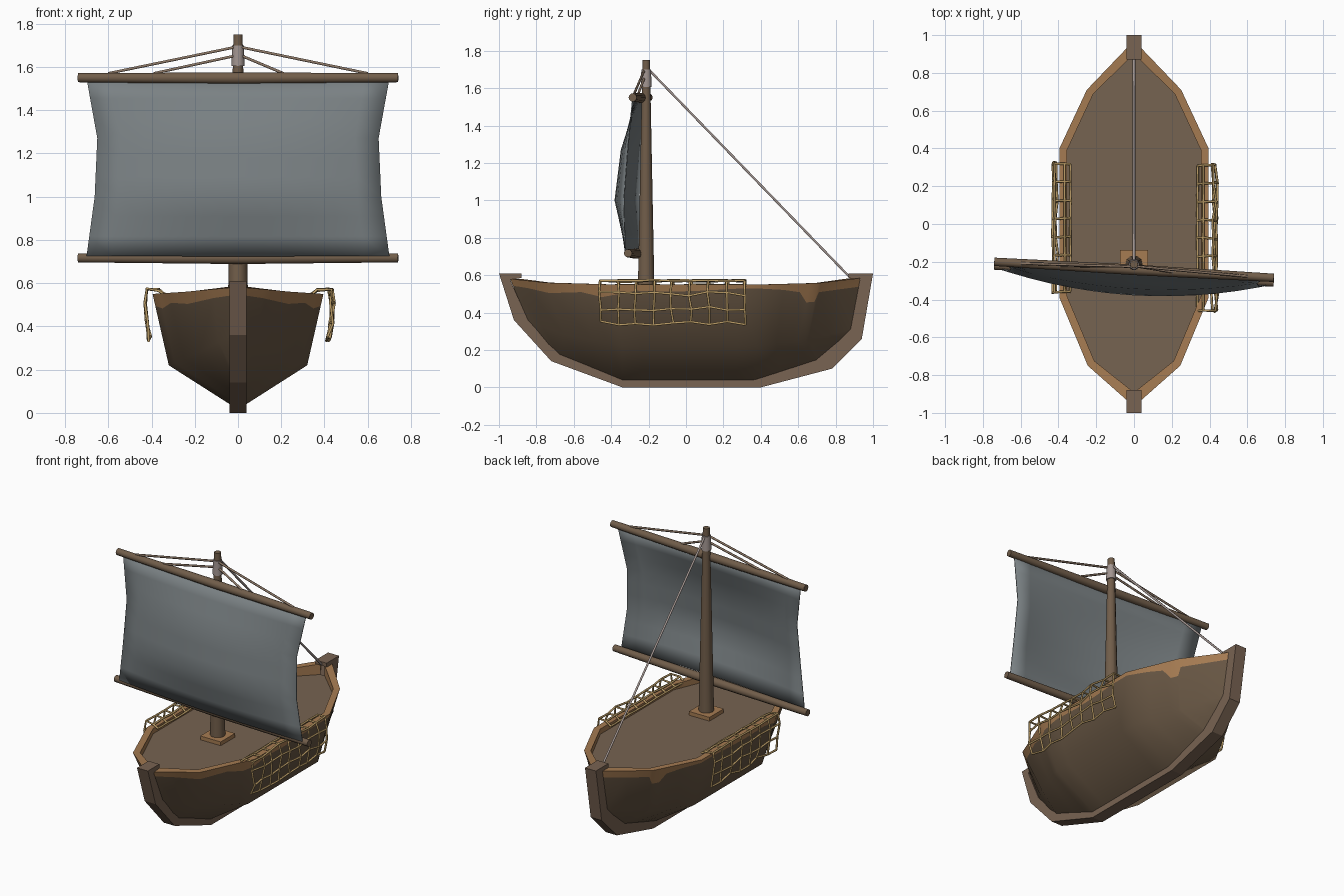
import bpy, bmesh, math, random
from mathutils import Vector

if "Cube" in bpy.data.objects:
    bpy.data.objects.remove(bpy.data.objects["Cube"])

random.seed(4)


def mat(name, rgb):
    m = bpy.data.materials.new(name)
    m.diffuse_color = (*rgb, 1)
    m.use_nodes = True
    m.node_tree.nodes["Principled BSDF"].inputs["Base Color"].default_value = m.diffuse_color
    return m


HULL = mat("dark hull wood", (0.135, 0.092, 0.056))
DECK = mat("deck wood", (0.18, 0.125, 0.083))
KEEL = mat("keel wood", (0.19, 0.125, 0.085))
TRIM = mat("worn tan wood", (0.38, 0.20, 0.085))
SPAR = mat("spar wood", (0.165, 0.11, 0.068))
SAIL = mat("grey sailcloth", (0.195, 0.22, 0.23))
ROPE = mat("pale rope", (0.36, 0.30, 0.28))
LASH = mat("brown rope", (0.27, 0.19, 0.135))
NET = mat("net rope", (0.52, 0.35, 0.14))


def make(name, verts, faces, mats, idx=None, angle=None):
    me = bpy.data.meshes.new(name)
    me.from_pydata(verts, [], faces)
    for m in mats:
        me.materials.append(m)
    for p in me.polygons:
        p.material_index = idx[p.index] if idx else 0
    bm = bmesh.new()
    bm.from_mesh(me)
    bmesh.ops.recalc_face_normals(bm, faces=bm.faces)
    bm.to_mesh(me)
    bm.free()
    ob = bpy.data.objects.new(name, me)
    bpy.context.collection.objects.link(ob)
    if angle:
        bpy.ops.object.select_all(action='DESELECT')
        ob.select_set(True)
        bpy.context.view_layer.objects.active = ob
        bpy.ops.object.shade_smooth_by_angle(angle=math.radians(angle))
    return ob


def grid_faces(rows, cols):
    return [(r * cols + c, r * cols + c + 1, (r + 1) * cols + c + 1, (r + 1) * cols + c)
            for r in range(rows - 1) for c in range(cols - 1)]


def spar(name, a, b, r1, r2, m, sides=10):
    """Tapered round bar from a to b."""
    a, b = Vector(a), Vector(b)
    q = (b - a).to_track_quat('Z', 'Y')
    vs = []
    for p, r in ((a, r1), (b, r2)):
        for i in range(sides):
            t = 2 * math.pi * i / sides
            vs.append(p + q @ Vector((r * math.cos(t), r * math.sin(t), 0)))
    fs = [(i, (i + 1) % sides, (i + 1) % sides + sides, i + sides) for i in range(sides)]
    fs += [tuple(range(sides)), tuple(range(sides, 2 * sides))]
    return make(name, vs, fs, [m], angle=50)


def ropes(name, paths, r, m):
    cu = bpy.data.curves.new(name, 'CURVE')
    cu.dimensions = '3D'
    cu.bevel_depth = r
    cu.bevel_resolution = 1
    cu.use_fill_caps = True
    for path in paths:
        s = cu.splines.new('POLY')
        s.points.add(len(path) - 1)
        for p, co in zip(s.points, path):
            p.co = (*co, 1)
    cu.materials.append(m)
    ob = bpy.data.objects.new(name, cu)
    bpy.context.collection.objects.link(ob)
    return ob


# hull: half-breadth lines from bow to stern, lofted and mirrored
rim = [(.03, -.94, .58), (.245, -.75, .56), (.395, -.39, .55), (.395, .40, .55), (.25, .71, .558), (.03, .94, .585)]
inner = [(.015, -.88, .58), (.21, -.725, .56), (.355, -.38, .55), (.355, .39, .55), (.215, .69, .558), (.015, .885, .585)]
chine = [(.03, -.85, .36), (.18, -.65, .28), (.32, -.34, .22), (.32, .38, .22), (.19, .64, .255), (.03, .89, .31)]
foot = [(.03, -.76, .24), (.03, -.68, .17), (.03, -.34, .035), (.03, .37, .035), (.03, .70, .14), (.03, .82, .24)]


def at(line, u):
    i = min(int(u), len(line) - 2)
    return Vector(line[i]).lerp(Vector(line[i + 1]), u - i)


# (position, depth of the worn tan band below the rim)
wear = [(0, .05), (.4, .05), (1, .06), (1.5, .045), (1.8, .065), (2, .05), (2.15, .03), (2.4, .035), (2.6, .03),
        (2.85, .02), (3, .02), (3.4, .03), (3.7, .045), (3.85, .10), (4, .10), (4.05, .05), (4.5, .05), (5, .05)]
verts = []
for u, d in wear:
    i, o, c = at(inner, u), at(rim, u), at(chine, u)
    verts += [(0, i.y, .515), (i.x, i.y, .515), i, o, o.lerp(c, d / .3), c, at(foot, u)]
strip = [0, 1, 1, 1, 2, 2]
hull = make("hull", verts, grid_faces(len(wear), 7), [DECK, TRIM, HULL], strip * (len(wear) - 1), 50)
mir = hull.modifiers.new("mirror", 'MIRROR')
mir.merge_threshold = 0.001

# keel with bow and stern posts: one band extruded across x
outer = [(-.88, .61), (-1, .61), (-.92, .36), (-.72, .14), (-.34, 0), (.4, 0), (.78, .10), (.94, .26), (1, .61), (.87, .61)]
inside = [(-.88, .585), (-.94, .575), (-.845, .36), (-.68, .18), (-.34, .04), (.36, .04), (.70, .15), (.88, .31),
          (.93, .575), (.87, .585)]
n = len(outer)
verts = [(x, y, z) for x in (-.04, .04) for y, z in outer + inside]
faces = []
for i in range(n - 1):
    a, b, c, d = i, i + 1, n + i + 1, n + i
    faces += [(a, b, c, d), tuple(k + 2 * n for k in (d, c, b, a)),
              (a, b, b + 2 * n, a + 2 * n), (d, c, c + 2 * n, d + 2 * n)]
for k in (0, n - 1):
    faces.append((k, k + n, k + 3 * n, k + 2 * n))
make("keel", verts, faces, [KEEL])

# mast, its step and the rope collar
spar("mast", (0, -.213, .5), (0, -.213, 1.75), .047, .021, SPAR)
bpy.ops.mesh.primitive_cube_add(size=1, location=(0, -.213, .525))
step = bpy.context.object
step.name = "mast_step"
step.scale = (.15, .15, .03)
step.data.materials.append(TRIM)
spar("mast_collar", (0, -.213, 1.605), (0, -.213, 1.70), .031, .027, ROPE)

# yards, slightly turned about the mast, thicker in the middle
for name, z, yl, yr in (("upper_yard", 1.55, -.20, -.285), ("lower_yard", .717, -.22, -.31)):
    mid = (0, (yl + yr) / 2, z - .002)
    spar(name + "_left", mid, (-.74, yl, z), .028, .022, SPAR)
    spar(name + "_right", mid, (.74, yr, z), .028, .022, SPAR)

# sail: bellied sheet with drawn-in sides
profile = [(1.545, .70, -.243, 0), (1.27, .65, -.25, .09), (1.0, .662, -.265, .11), (.725, .70, -.275, .03)]
rows, cols = 10, 13
verts = []
for r in range(rows):
    z, w, y, belly = [sum(p) for p in zip(*[
        [v * k for v in profile[j]] for j, k in
        ((min(int(r / 3), 2), 1 - (r / 3 - min(int(r / 3), 2))),
         (min(int(r / 3), 2) + 1, r / 3 - min(int(r / 3), 2)))])]
    for c in range(cols):
        s = 2 * c / (cols - 1) - 1
        verts.append((s * w, y - .06 * s * w - belly * (1 - .75 * s * s), z))
sail = make("sail", verts, grid_faces(rows, cols), [SAIL], angle=60)
so = sail.modifiers.new("thickness", 'SOLIDIFY')
so.thickness = .006
so.offset = 0

# rigging
ropes("stay", [[(0, -.20, 1.70), (0, .875, .59)]], .007, ROPE)
lifts = []
for x, z in ((-.60, 1.69), (.60, 1.69), (-.39, 1.65), (.21, 1.65)):
    lifts.append([(math.copysign(.02, x), -.225, z), (x, -.243 - .057 * x, 1.57)])
ropes("yard_lifts", lifts, .007, LASH)

# cargo nets draped over both rails
drape = [(.335, .545), (.365, .568), (.415, .572), (.422, .50), (.415, .42), (.403, .345)]


def net(name, side, y0, y1, columns, flare):
    pts = []
    for i in range(columns):
        y = y0 + (y1 - y0) * i / (columns - 1)
        col = []
        for j, (x, z) in enumerate(drape):
            k = .008 if j > 2 else .003
            col.append((side * (x + flare * (j > 1) * random.random() + random.uniform(0, k)),
                        y + random.uniform(-k, k), z + random.uniform(-k, k) * 1.5))
        pts.append(col)
    ropes(name, pts + [list(row) for row in zip(*pts)], .0065, NET)


net("right_net", 1, -.46, .31, 9, .022)
net("left_net", -1, -.36, .32, 8, .006)
